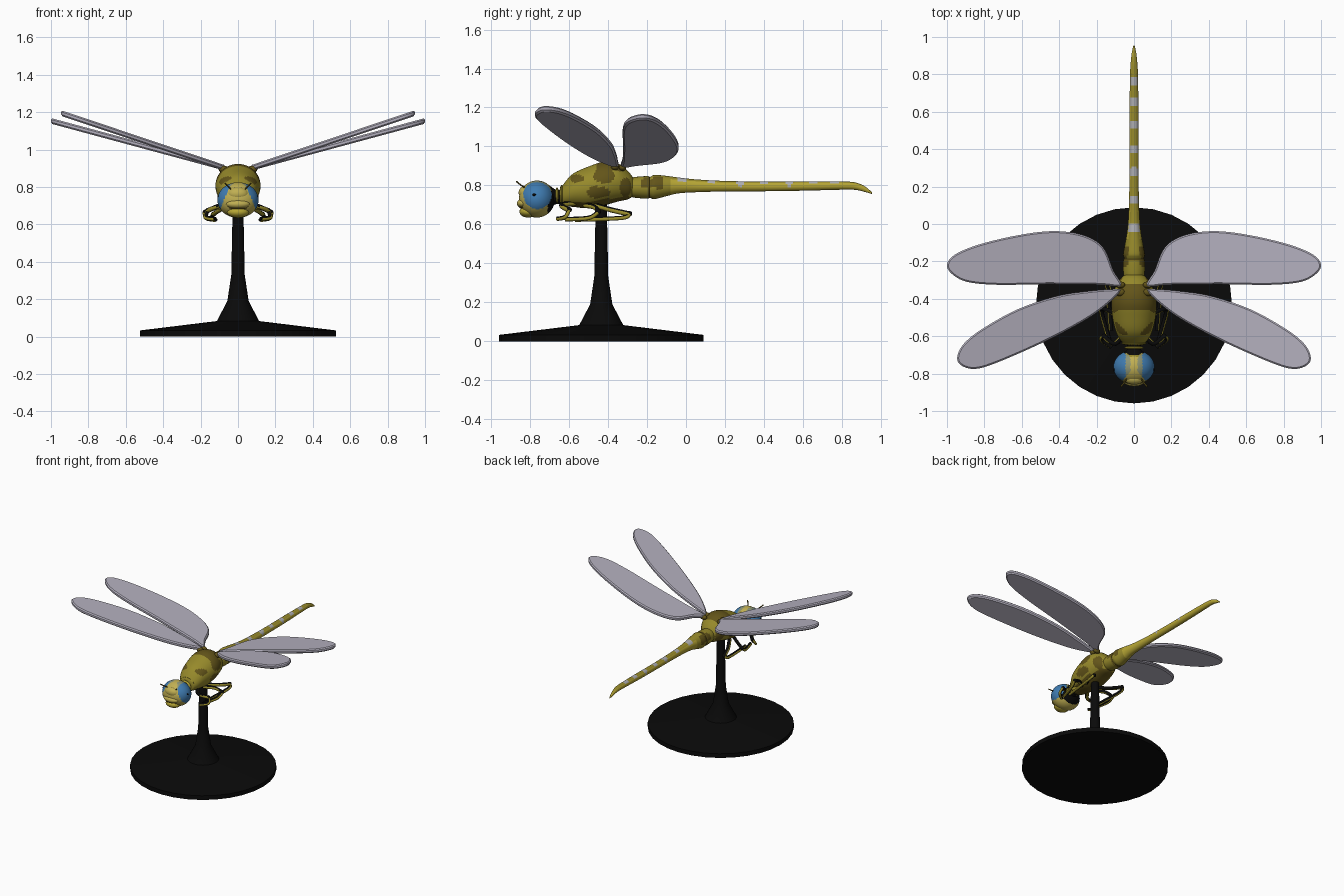
import bpy, bmesh, math
from mathutils import Vector

cube = bpy.data.objects.get("Cube")
if cube:
    bpy.data.objects.remove(cube, do_unlink=True)


def material(name, rgb):
    m = bpy.data.materials.new(name)
    m.use_nodes = True
    m.diffuse_color = (*rgb, 1)
    bsdf = next(n for n in m.node_tree.nodes if n.type == 'BSDF_PRINCIPLED')
    bsdf.inputs["Base Color"].default_value = (*rgb, 1)
    bsdf.inputs["Roughness"].default_value = 0.7
    return m


BLACK = material("black", (0.003, 0.003, 0.003))
YELLOW = material("bright yellow", (0.47, 0.38, 0.035))
OLIVE = material("olive yellow", (0.31, 0.255, 0.024))
FACE = material("face yellow", (0.53, 0.43, 0.085))
BROWN = material("olive brown", (0.125, 0.09, 0.010))
BLUE = material("eye blue", (0.05, 0.20, 0.44))
CROWN = material("crown green", (0.26, 0.29, 0.17))
PALE = material("pale spots", (0.42, 0.42, 0.44))
WING = material("wing grey", (0.45, 0.43, 0.51))


def finish(name, bm, mats, rule=None, angle=40):
    """Turn a bmesh into an object, colouring faces by a rule on centre and normal."""
    bmesh.ops.recalc_face_normals(bm, faces=bm.faces)
    if rule:
        for f in bm.faces:
            f.material_index = rule(f.calc_center_median(), f.normal)
    mesh = bpy.data.meshes.new(name)
    bm.to_mesh(mesh)
    bm.free()
    for m in mats:
        mesh.materials.append(m)
    ob = bpy.data.objects.new(name, mesh)
    bpy.context.collection.objects.link(ob)
    bpy.ops.object.select_all(action='DESELECT')
    ob.select_set(True)
    bpy.context.view_layer.objects.active = ob
    bpy.ops.object.shade_smooth_by_angle(angle=math.radians(angle))


def spline(points, steps, closed=False):
    """Catmull-Rom curve through the points."""
    n, pts, out = len(points), [Vector(p) for p in points], []
    get = (lambda i: pts[i % n]) if closed else (lambda i: pts[max(0, min(n - 1, i))])
    for i in range(n if closed else n - 1):
        a, b, c, d = (get(i + k) for k in (-1, 0, 1, 2))
        for s in range(steps):
            t = s / steps
            out.append(0.5 * (2 * b + (c - a) * t + (2 * a - 5 * b + 4 * c - d) * t ** 2
                              + (3 * b - a - 3 * c + d) * t ** 3))
    return out if closed else out + [pts[-1]]


def loft(name, sections, mats, rule=None, steps=14, sides=48):
    """Elliptical tube along y; each section is (y, centre z, half width, half height)."""
    bm, rings = bmesh.new(), []
    for y, z, rx, rz in spline(sections, steps):
        turn = [i * math.tau / sides for i in range(sides)]
        rings.append([bm.verts.new((rx * math.cos(a), y, z + rz * math.sin(a))) for a in turn])
    for r, q in zip(rings, rings[1:]):
        for i in range(sides):
            j = (i + 1) % sides
            bm.faces.new((r[i], r[j], q[j], q[i]))
    bm.faces.new(rings[0])
    bm.faces.new(rings[-1])
    finish(name, bm, mats, rule)


def ball(name, centre, radii, mats, rule=None, segments=28):
    bm = bmesh.new()
    bmesh.ops.create_uvsphere(bm, u_segments=segments, v_segments=segments * 2 // 3, radius=1)
    bmesh.ops.scale(bm, vec=radii, verts=bm.verts)
    bmesh.ops.translate(bm, vec=centre, verts=bm.verts)
    finish(name, bm, mats, rule)


def limb(name, points, radius, mat):
    cu = bpy.data.curves.new(name, 'CURVE')
    cu.dimensions = '3D'
    cu.bevel_depth, cu.bevel_resolution, cu.use_fill_caps = radius, 2, True
    path = spline(points, 5)
    sp = cu.splines.new('POLY')
    sp.points.add(len(path) - 1)
    for p, co in zip(sp.points, path):
        p.co = (*co, 1)
    cu.materials.append(mat)
    ob = bpy.data.objects.new(name, cu)
    bpy.context.collection.objects.link(ob)


# Display stand, turned around its own axis
bm = bmesh.new()
rings = []
for r, z in [(.524, 0), (.524, .033), (.113, .083), (.057, .19), (.036, .33), (.028, .72)]:
    rings.append([bm.verts.new((r * math.cos(i * math.tau / 32),
                                -.435 + r * math.sin(i * math.tau / 32), z)) for i in range(32)])
for r, q in zip(rings, rings[1:]):
    for i in range(32):
        bm.faces.new((r[i], r[i - 1], q[i - 1], q[i]))
bm.faces.new(rings[0])
bm.faces.new(rings[-1])
finish("display_stand", bm, [BLACK], angle=25)

# Thorax with dark back patch, side blotches and belly: (y, z, half length, half height)
BLOTCHES = [(-.42, .85, .055, .038), (-.45, .765, .06, .03), (-.31, .79, .03, .05),
            (-.56, .835, .035, .022)]


def thorax_rule(c, n):
    if n.z < -.75 or (c.z > .875 and -.46 < c.y < -.32):
        return 1
    return int(any(((c.y - y) / a) ** 2 + ((c.z - z) / b) ** 2 < 1 for y, z, a, b in BLOTCHES))


loft("thorax", [(-.645, .745, .035, .03), (-.63, .75, .065, .055), (-.58, .775, .095, .085),
                (-.50, .79, .115, .107), (-.42, .81, .12, .112), (-.35, .815, .105, .098),
                (-.295, .80, .075, .07), (-.265, .79, .04, .04)], [OLIVE, BROWN], thorax_rule)

# Abdomen with olive back, bright sides and pale saddle spots, two reaching down the sides
SPOTS = (-.02, .13, .28, .40, .53, .65, .76)
SIDE_SPOTS = (.28, .53)


def abdomen_rule(c, n):
    saddle = n.z > .5 and any(abs(c.y - s) < .022 for s in SPOTS)
    if saddle or any(abs(c.y - s) < (c.z - .785) * .7 for s in SIDE_SPOTS):
        return 2
    if abs(c.y + .19) < .006 or (-.23 < c.y < -.12 and abs(n.x) > .6 and c.z > .785):
        return 1
    return 0 if c.y < -.08 or n.z > .7 else 3


loft("abdomen", [(-.30, .79, .04, .04), (-.27, .79, .056, .052), (-.20, .79, .058, .058),
                 (-.185, .79, .053, .054), (-.16, .792, .058, .062), (-.10, .797, .047, .052),
                 (-.04, .80, .037, .041), (.05, .798, .029, .033), (.2, .796, .025, .027),
                 (.4, .795, .024, .025), (.6, .797, .024, .024), (.8, .799, .021, .021),
                 (.87, .796, .017, .019), (.92, .78, .011, .014), (.955, .76, .003, .004)],
     [OLIVE, BROWN, PALE, YELLOW], abdomen_rule, steps=20, sides=24)

# Neck and collars
loft("neck", [(-.70, .745, .055, .055), (-.66, .74, .035, .035), (-.62, .745, .05, .045)], [BLACK])
ball("rear_collar", (0, -.638, .75), (.066, .012, .052), [OLIVE])
ball("front_collar", (0, -.662, .748), (.052, .010, .042), [YELLOW])


# Head with flush round eyes on its sides, a crown strip between them and a dark back
def head_rule(c, n):
    if math.hypot(c.y + .762, c.z - .752) < .073:
        if abs(c.x) > .045:
            return 1
        return 2 if n.z > .5 and abs(c.x) > .018 else 0
    if c.y > -.71:
        return 4 if n.z > .45 else 3
    return 0


ball("head", (0, -.765, .730), (.110, .092, .095), [FACE, BLUE, CROWN, BLACK, OLIVE],
     head_rule, segments=72)
ball("forehead", (0, -.825, .762), (.056, .034, .036), [FACE])
ball("upper_lip", (0, -.832, .708), (.064, .036, .026), [FACE])
ball("jaw", (0, -.81, .665), (.058, .045, .030), [YELLOW])
ball("mouth_line", (0, -.836, .686), (.045, .022, .004), [BROWN])

# Wing outlines in plan
FORE = [(.07, -.355), (.155, -.44), (.28, -.525), (.49, -.635), (.73, -.74), (.85, -.775),
        (.925, -.755), (.945, -.71), (.91, -.64), (.81, -.56), (.62, -.455), (.41, -.385),
        (.25, -.36), (.13, -.35)]
HIND = [(.07, -.33), (.19, -.325), (.46, -.322), (.73, -.325), (.89, -.31), (.97, -.27),
        (1.0, -.22), (.96, -.165), (.83, -.11), (.62, -.06), (.43, -.038), (.27, -.06),
        (.165, -.125), (.11, -.25)]


def wing(name, outline, slope, side):
    path = spline(outline, 5, closed=True)
    n = len(path)
    bm = bmesh.new()

    def ring(inset, lift):
        ring_verts = []
        for i, p in enumerate(path):
            t = (path[(i + 1) % n] - path[i - 1]).normalized()
            q = p + Vector((-t.y, t.x)) * inset
            ring_verts.append(bm.verts.new((side * q.x, q.y, .905 + slope * (q.x - .08) + lift)))
        return ring_verts

    rings = [ring(.008, -.015), ring(0, -.007), ring(0, .007), ring(.008, .015)]
    for r, q in zip(rings, rings[1:]):
        for i in range(n):
            bm.faces.new((r[i], r[i - 1], q[i - 1], q[i]))
    bm.faces.new(rings[0])
    bm.faces.new(rings[-1])
    finish(name, bm, [WING], angle=25)


# Leg paths: thigh then shin
LEGS = {
    "front": ([(.04, -.57, .71), (.10, -.64, .70), (.16, -.60, .675)],
              [(.16, -.60, .675), (.17, -.62, .64), (.12, -.66, .63)]),
    "middle": ([(.05, -.52, .70), (.12, -.47, .69), (.175, -.45, .665)],
               [(.175, -.45, .665), (.165, -.50, .635), (.13, -.62, .628)]),
    "hind": ([(.05, -.47, .70), (.10, -.38, .675), (.13, -.29, .655)],
             [(.13, -.29, .655), (.14, -.33, .635), (.12, -.57, .625)]),
}

# Paired parts, mirrored across x
for label, s in (("left", 1), ("right", -1)):
    ball(label + "_pupil", (s * .106, -.780, .752), (.004, .010, .006), [BLACK])
    limb(label + "_antenna", [(s * .035, -.82, .785), (s * .05, -.845, .80),
                              (s * .07, -.87, .82)], .004, BROWN)
    wing(label + "_fore_wing", FORE, .335, s)
    wing(label + "_hind_wing", HIND, .270, s)
    ball(label + "_fore_wing_hinge", (s * .075, -.365, .895), (.028, .020, .018), [BROWN])
    ball(label + "_hind_wing_hinge", (s * .075, -.325, .892), (.028, .018, .018), [BROWN])
    # Dark legs, each with a yellow stripe along the outside
    for leg, (thigh, shin) in LEGS.items():
        for part, pts, r in (("thigh", thigh, .012), ("shin", shin, .010)):
            name = f"{label}_{leg}_{part}"
            limb(name, [(s * x, y, z) for x, y, z in pts], r, BLACK)
            limb(name + "_stripe", [(s * (x + .006), y, z - .004) for x, y, z in pts], r * .9, OLIVE)
        ball(f"{label}_{leg}_knee", (s * thigh[-1][0], *thigh[-1][1:]), (.014, .014, .014), [BLACK])
